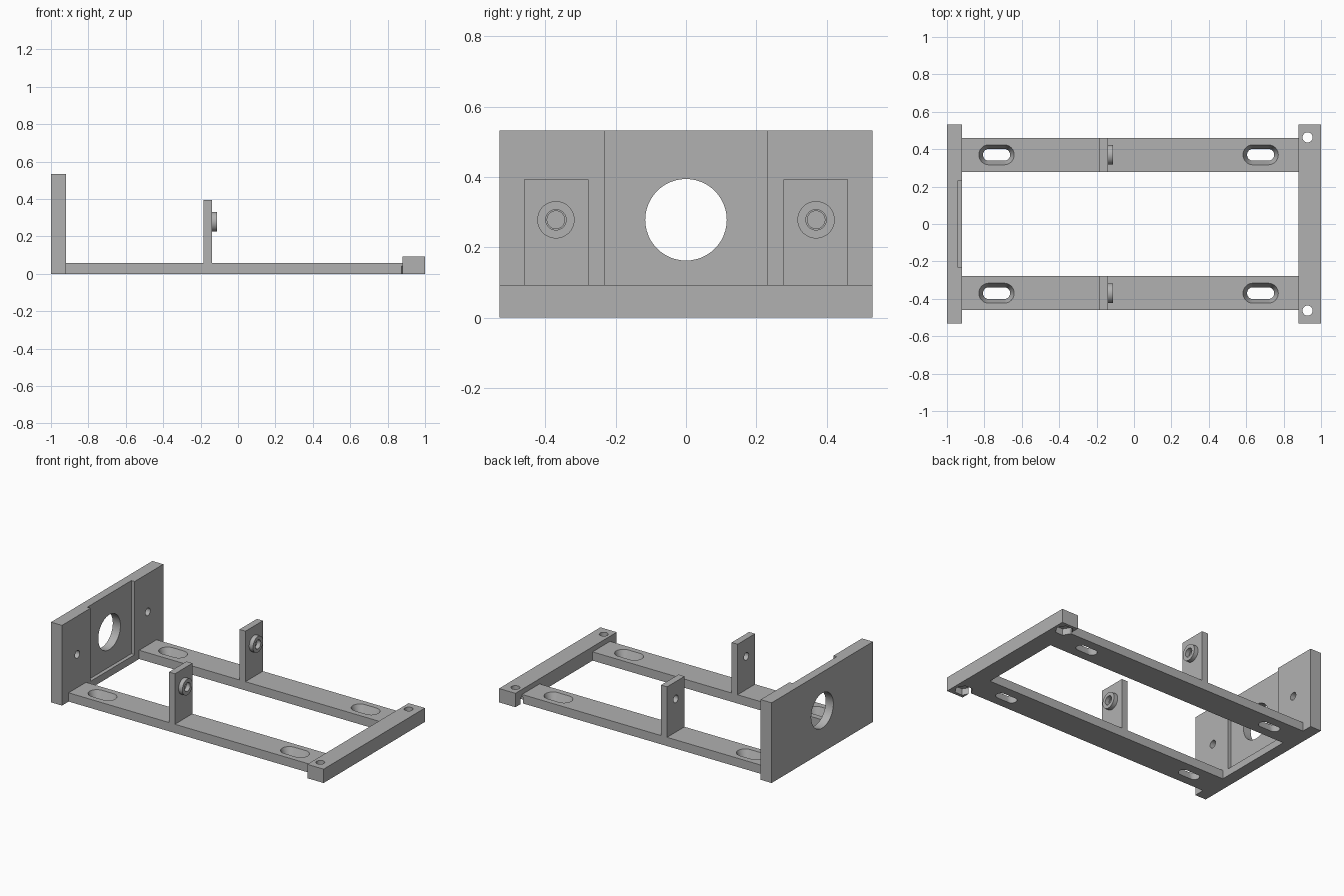
import bpy, bmesh
from math import pi, cos, sin, radians
from mathutils import Matrix

cube = bpy.data.objects.get("Cube")
if cube:
    bpy.data.objects.remove(cube, do_unlink=True)

GREY = (0.44, 0.44, 0.44, 1)
grey = bpy.data.materials.new("plain grey")
grey.diffuse_color = GREY
grey.use_nodes = True
grey.node_tree.nodes["Principled BSDF"].inputs["Base Color"].default_value = GREY


def loft(name, lower, upper):
    """Solid between two matching rings of 3D points."""
    bm = bmesh.new()
    a = [bm.verts.new(p) for p in lower]
    b = [bm.verts.new(p) for p in upper]
    bm.faces.new(a[::-1])
    bm.faces.new(b)
    for i in range(len(a)):
        j = (i + 1) % len(a)
        bm.faces.new((a[i], a[j], b[j], b[i]))
    bmesh.ops.recalc_face_normals(bm, faces=bm.faces)
    mesh = bpy.data.meshes.new(name)
    bm.to_mesh(mesh)
    bm.free()
    mesh.materials.append(grey)
    obj = bpy.data.objects.new(name, mesh)
    bpy.context.collection.objects.link(obj)
    return obj


def box(name, x0, x1, y0, y1, z0, z1):
    ring = [(x0, y0), (x1, y0), (x1, y1), (x0, y1)]
    return loft(name, [(x, y, z0) for x, y in ring], [(x, y, z1) for x, y in ring])


def circle(r, n=48):
    return [(r * cos(2 * pi * i / n), r * sin(2 * pi * i / n)) for i in range(n)]


def rod_x(name, r, x0, x1, y, z):
    ring = circle(r)
    return loft(name, [(x0, y + u, z + v) for u, v in ring], [(x1, y + u, z + v) for u, v in ring])


def rod_z(name, r, z0, z1, x, y, n=48):
    ring = circle(r, n)
    return loft(name, [(x + u, y + v, z0) for u, v in ring], [(x + u, y + v, z1) for u, v in ring])


def slot(x, y, half, r0, r1, z0, z1):
    """Tapered slot cutter, half = half the straight length."""
    def ring(r, z):
        return [(x + u + (half if i < 24 else -half), y + v, z)
                for i, (u, v) in enumerate((r * cos(t), r * sin(t)) for t in
                                           [-pi / 2 + pi * k / 23 for k in range(24)]
                                           + [pi / 2 + pi * k / 23 for k in range(24)])]
    return loft("slot_cutter", ring(r0, z0), ring(r1, z1))


def cut(obj, cutters):
    """Subtract the cutters, bake the result and drop the cutters."""
    for c in cutters:
        c.hide_render = True
        mod = obj.modifiers.new("cut", 'BOOLEAN')
        mod.operation, mod.solver, mod.object = 'DIFFERENCE', 'EXACT', c
    bpy.context.view_layer.update()
    deps = bpy.context.evaluated_depsgraph_get()
    mesh = bpy.data.meshes.new_from_object(obj.evaluated_get(deps))
    obj.modifiers.clear()
    obj.data = mesh
    for c in cutters:
        bpy.data.objects.remove(c, do_unlink=True)
    for o in bpy.context.selected_objects:
        o.select_set(False)
    obj.select_set(True)
    bpy.context.view_layer.objects.active = obj
    bpy.ops.object.shade_smooth_by_angle(angle=radians(30))


HALF_Y = 0.531
AXIS_Z = 0.278
RAIL_IN, RAIL_OUT, RAIL_TOP = 0.278, 0.461, 0.058
MID_Y = 0.37
BOLT_X, BOLT_Y = 0.928, 0.463


def nut_pocket(side):
    return rod_z("nut_pocket_cutter", 0.055, -0.02, 0.042, BOLT_X, side * BOLT_Y, 6)


# End plate with recess, centre bore and blind rod holes
plate = box("end_plate", -1, -0.92, -HALF_Y, HALF_Y, 0, 0.532)
cut(plate, [box("recess_cutter", -0.944, -0.9, -0.231, 0.231, 0.047, 0.6),
            rod_x("bore_cutter", 0.116, -1.1, -0.85, 0, AXIS_Z)]
    + [rod_x("rod_hole_cutter", 0.025, -0.97, -0.9, s * MID_Y, AXIS_Z) for s in (-1, 1)])

# Low end bar with bolt holes and nut pockets
bar = box("end_bar", 0.88, 1, -HALF_Y, HALF_Y, 0, 0.092)
cut(bar, [nut_pocket(s) for s in (-1, 1)]
    + [rod_z("bolt_hole_cutter", 0.027, -0.1, 0.2, BOLT_X, s * BOLT_Y) for s in (-1, 1)])

# Side rails with upright tabs, slots and bosses
profile = [(-0.92, 0), (0.88, 0), (0.88, RAIL_TOP), (-0.14, RAIL_TOP), (-0.14, 0.393),
           (-0.184, 0.393), (-0.184, RAIL_TOP), (-0.92, RAIL_TOP)]
for side, label in ((1, "back"), (-1, "front")):
    y = side * MID_Y
    rail = loft(label + "_rail", [(x, side * RAIL_IN, z) for x, z in profile],
                [(x, side * RAIL_OUT, z) for x, z in profile])
    cut(rail, [slot(x, y, 0.041, 0.026, 0.059, -RAIL_TOP / 4, RAIL_TOP * 5 / 4)
               for x in (-0.735, 0.677)]
        + [rod_x("tab_hole_cutter", 0.025, -0.3, 0, y, AXIS_Z), nut_pocket(side)])
    boss = rod_x(label + "_boss", 0.053, -0.14, -0.112, y, AXIS_Z)
    cut(boss, [rod_x("boss_hole_cutter", 0.029, -0.3, 0, y, AXIS_Z)])
